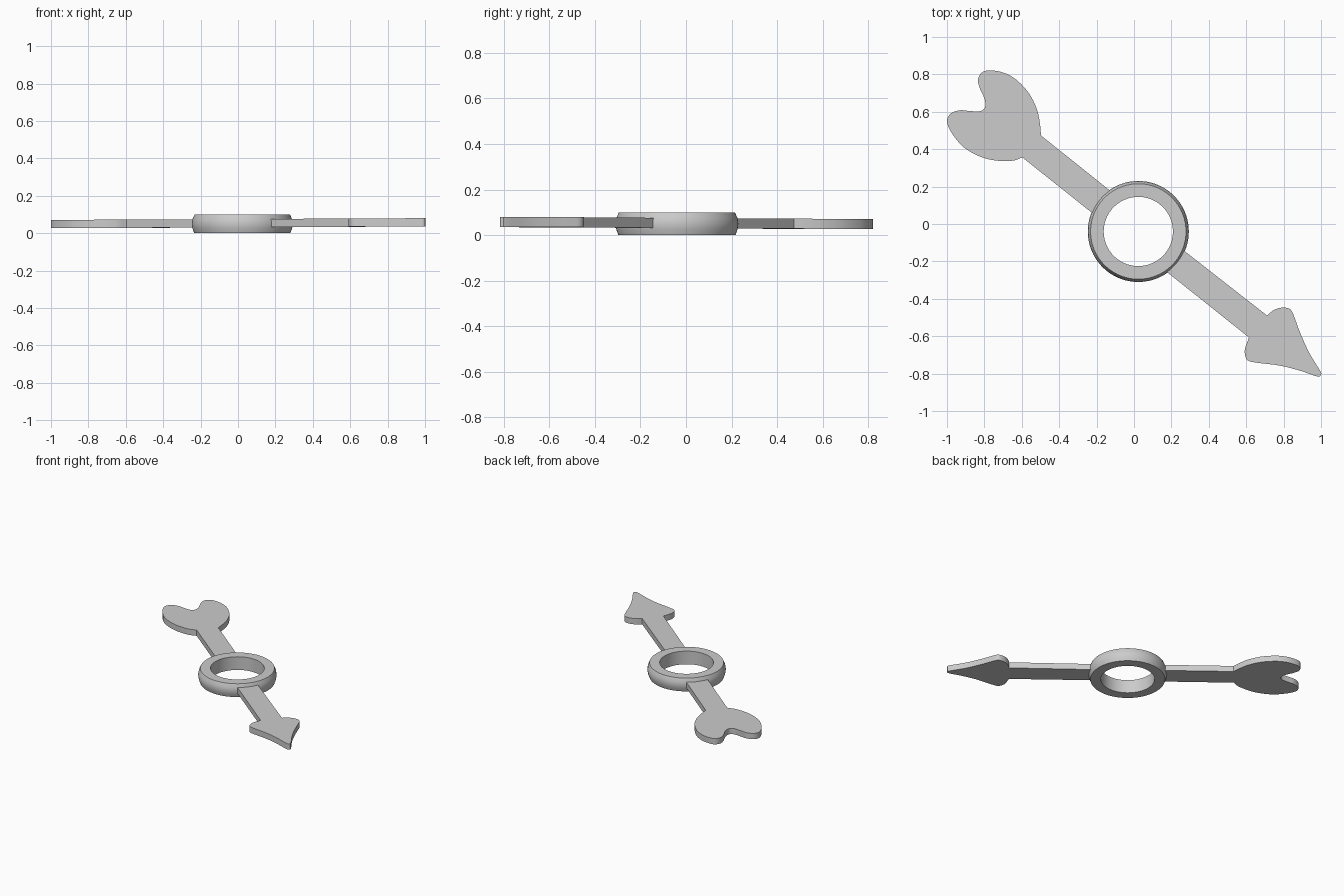
import bpy, bmesh, math
from mathutils import Vector

if "Cube" in bpy.data.objects:
    bpy.data.objects.remove(bpy.data.objects["Cube"])

CENTRE = Vector((0.023, -0.04))


def finish(bm, name):
    bmesh.ops.recalc_face_normals(bm, faces=bm.faces)
    mesh = bpy.data.meshes.new(name)
    bm.to_mesh(mesh)
    bm.free()
    obj = bpy.data.objects.new(name, mesh)
    bpy.context.collection.objects.link(obj)
    bpy.ops.object.select_all(action='DESELECT')
    obj.select_set(True)
    bpy.context.view_layer.objects.active = obj
    bpy.ops.object.shade_smooth_by_angle(angle=math.radians(30))
    return obj


def smooth_path(points, steps=5):
    """Catmull-Rom curve through the points."""
    p = [Vector(q) for q in points]
    p = [2 * p[0] - p[1]] + p + [2 * p[-1] - p[-2]]
    out = []
    for a, b, c, d in zip(p, p[1:], p[2:], p[3:]):
        for i in range(steps):
            t = i / steps
            out.append(0.5 * (2 * b + (c - a) * t + (2 * a - 5 * b + 4 * c - d) * t * t
                              + (3 * b - a - 3 * c + d) * t ** 3))
    return out + [p[-2]]


def plate(name, shaft_end, outline, thickness=0.044):
    """Flat shaft and end shape, with the very slight lengthwise tilt."""
    pts = [Vector(q) for q in shaft_end] + smooth_path(outline)
    bm = bmesh.new()

    def ring(offset):
        return [bm.verts.new((q.x, q.y, 0.053 + 0.004 * (0.79 * q.x - 0.61 * q.y) + offset))
                for q in pts]
    low, high = ring(-thickness / 2), ring(thickness / 2)
    bm.faces.new(low[::-1])
    bm.faces.new(high)
    for i in range(len(pts)):
        j = (i + 1) % len(pts)
        bm.faces.new((low[i], low[j], high[j], high[i]))
    return finish(bm, name)


# Central ring: lathed profile with a bulging outer wall
profile = [(0.185, 0), (0.257, 0), (0.266, 0.025), (0.27, 0.05),
           (0.266, 0.075), (0.255, 0.1), (0.185, 0.1)]
bm = bmesh.new()
N = 96
loops = []
for k in range(N):
    a = 2 * math.pi * k / N
    loops.append([bm.verts.new((CENTRE.x + r * math.cos(a), CENTRE.y + r * math.sin(a), z))
                  for r, z in profile])
for k in range(N):
    A, B = loops[k], loops[(k + 1) % N]
    for i in range(len(profile)):
        j = (i + 1) % len(profile)
        bm.faces.new((A[i], B[i], B[j], A[j]))
finish(bm, "ring")

# Shaft with barbed arrow head
plate("arrow_head", [(0.156, -0.241), (0.245, -0.125)],
      [(0.711, -0.489), (0.75, -0.459), (0.797, -0.447), (0.838, -0.458), (0.86, -0.505),
       (0.888, -0.58), (0.935, -0.685), (0.995, -0.785), (1.0, -0.804), (0.98, -0.815),
       (0.89, -0.785), (0.78, -0.757), (0.652, -0.741), (0.607, -0.728), (0.592, -0.69),
       (0.597, -0.655), (0.615, -0.607)])

# Shaft with notched, rounded tail
plate("arrow_tail", [(-0.201, 0.041), (-0.106, 0.161)],
      [(-0.497, 0.473), (-0.503, 0.537), (-0.519, 0.612), (-0.561, 0.698), (-0.631, 0.773),
       (-0.70, 0.81), (-0.77, 0.821), (-0.813, 0.81), (-0.834, 0.773), (-0.824, 0.725),
       (-0.798, 0.666), (-0.797, 0.623), (-0.824, 0.603), (-0.877, 0.604), (-0.93, 0.608),
       (-0.979, 0.591), (-1.0, 0.548), (-0.973, 0.484), (-0.909, 0.409), (-0.824, 0.361),
       (-0.743, 0.34), (-0.652, 0.338), (-0.597, 0.356)][::1])
